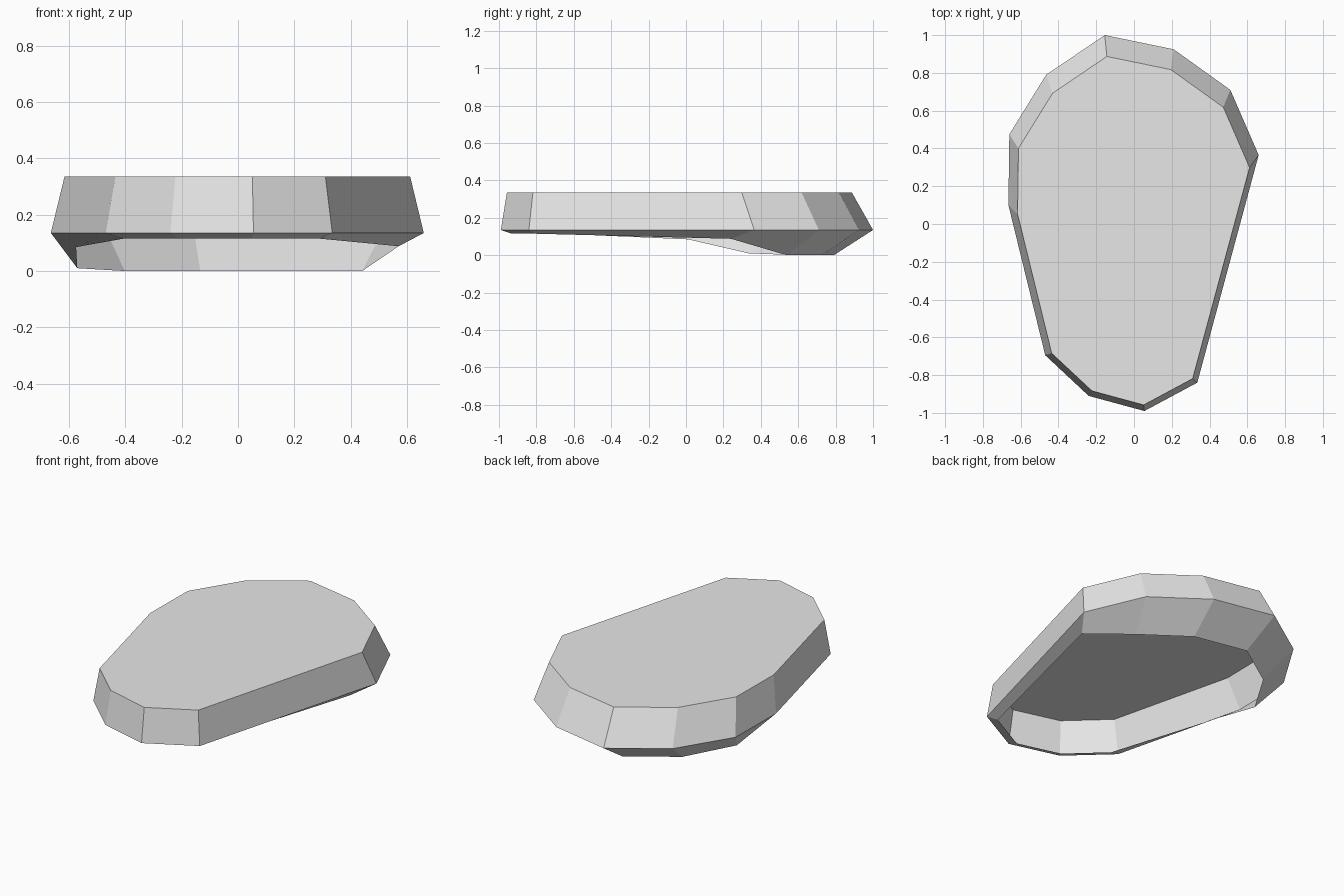
import bpy
import bmesh

default_cube = bpy.data.objects.get("Cube")
if default_cube:
    bpy.data.objects.remove(default_cube, do_unlink=True)

# Widest outline of the stone: x, y and the height of its underside rim
OUTLINE = [
    (-0.155, 1.0, 0.0), (-0.465, 0.79, 0.0), (-0.66, 0.475, 0.01),
    (-0.665, 0.10, 0.085), (-0.47, -0.695, 0.115), (-0.24, -0.91, 0.115),
    (0.055, -0.99, 0.115), (0.335, -0.84, 0.115), (0.66, 0.365, 0.088),
    (0.51, 0.71, 0.0), (0.21, 0.925, 0.0),
]
SHOULDER_HEIGHT = 0.135
TOP_HEIGHT = 0.335


def make_material(name, value):
    """Plain grey material for viewport and render."""
    material = bpy.data.materials.new(name)
    material.use_nodes = True
    colour = (value, value, value, 1.0)
    material.diffuse_color = colour
    shader = material.node_tree.nodes["Principled BSDF"]
    shader.inputs["Base Color"].default_value = colour
    return material


def add_ring(bm, scale, shift, height=None):
    """Scaled copy of the outline, flat or following the rim heights."""
    ring = []
    for x, y, rim in OUTLINE:
        z = rim if height is None else height
        ring.append(bm.verts.new((x * scale, y * scale + shift, z)))
    return ring


def bridge(bm, lower, upper):
    """Band of quads between two rings, facing outward."""
    count = len(lower)
    for i in range(count):
        j = (i + 1) % count
        bm.faces.new((lower[i], lower[j], upper[j], upper[i]))


# Open-bottomed stepping stone: undercut rim, bevelled wall, flat top
bm = bmesh.new()
rim = add_ring(bm, 0.865, -0.075)
shoulder = add_ring(bm, 1.0, 0.0, SHOULDER_HEIGHT)
top = add_ring(bm, 0.927, -0.04, TOP_HEIGHT)
bridge(bm, rim, shoulder)
bridge(bm, shoulder, top)
bm.faces.new(top)

mesh = bpy.data.meshes.new("flat_stone")
bm.to_mesh(mesh)
bm.free()
mesh.materials.append(make_material("light_grey_stone", 0.8))
stone = bpy.data.objects.new("flat_stone", mesh)
bpy.context.collection.objects.link(stone)
